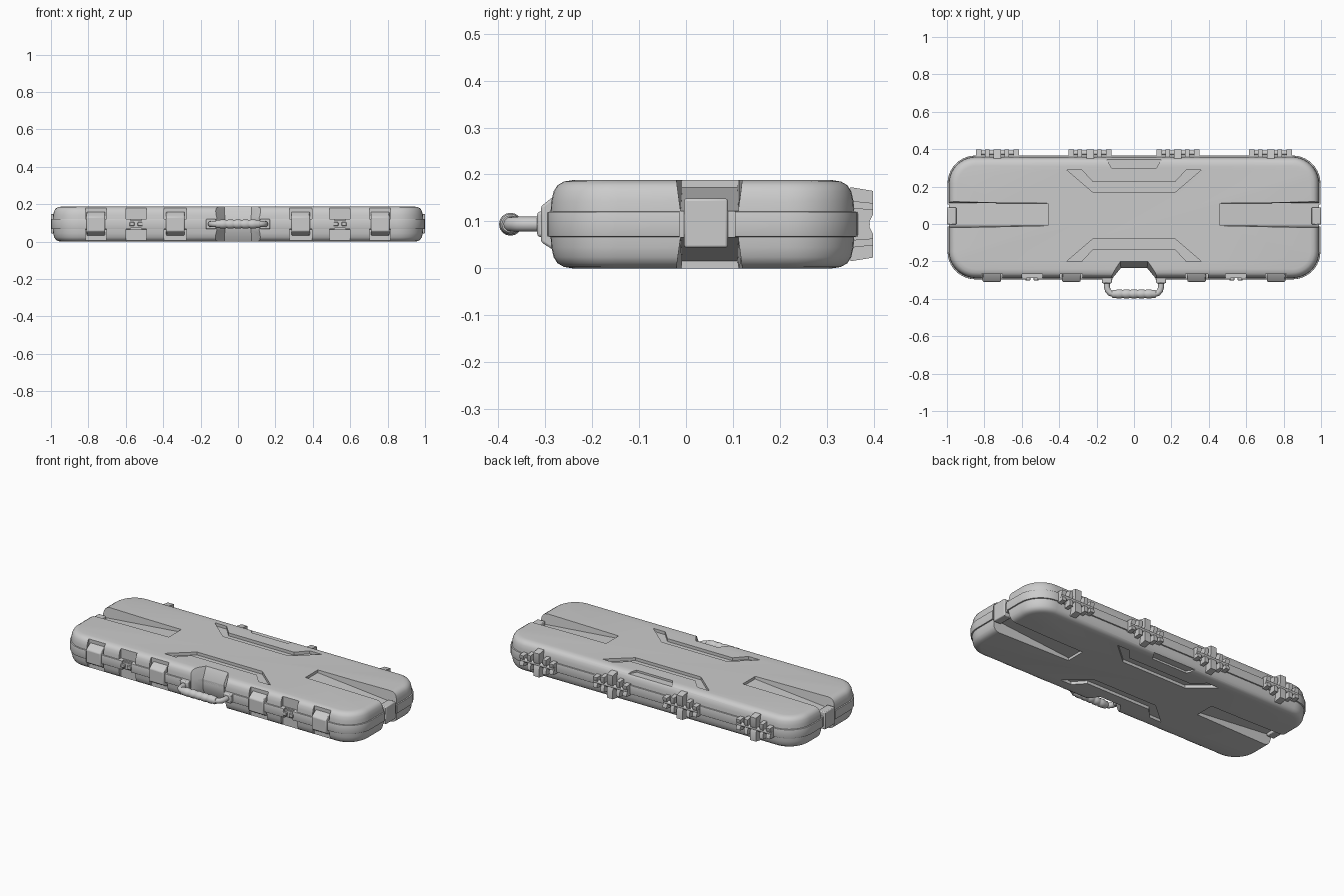
import bpy, bmesh, math

if "Cube" in bpy.data.objects:
    bpy.data.objects.remove(bpy.data.objects["Cube"])

ZC, H = 0.094, 0.188
XH, YF, YB = 0.997, -0.296, 0.366      # body half length, front, back


def obj_from(name, bm):
    bmesh.ops.recalc_face_normals(bm, faces=bm.faces)
    me = bpy.data.meshes.new(name)
    bm.to_mesh(me)
    bm.free()
    ob = bpy.data.objects.new(name, me)
    bpy.context.collection.objects.link(ob)
    return ob


def activate(ob):
    bpy.ops.object.select_all(action='DESELECT')
    ob.select_set(True)
    bpy.context.view_layer.objects.active = ob


def smooth(ob, angle=35):
    activate(ob)
    bpy.ops.object.shade_smooth_by_angle(angle=math.radians(angle))


def loft(bm, rings):
    vs = [[bm.verts.new(p) for p in r] for r in rings]
    n = len(vs[0])
    for a, b in zip(vs, vs[1:]):
        for i in range(n):
            bm.faces.new((a[i], a[(i + 1) % n], b[(i + 1) % n], b[i]))
    bm.faces.new(vs[0][::-1])
    bm.faces.new(vs[-1])


def frustum(bm, low, z0, high, z1):
    """Solid between two XY outlines, repeated upside down for the lower side."""
    for f in (lambda z: z, lambda z: 2 * ZC - z):
        loft(bm, [[(x, y, f(z0)) for x, y in low], [(x, y, f(z1)) for x, y in high]])


def box(bm, x0, x1, y0, y1, z0, z1):
    loft(bm, [[(x0, y0, z), (x1, y0, z), (x1, y1, z), (x0, y1, z)] for z in (z0, z1)])


def outline(inset, z, r=0.15, seg=10):
    pts, rr = [], r - inset
    for k, (sx, y) in enumerate(((1, YB - r), (-1, YB - r), (-1, YF + r), (1, YF + r))):
        for i in range(seg + 1):
            a = math.pi / 2 * (k + i / seg)
            pts.append((sx * (XH - r) + rr * math.cos(a), y + rr * math.sin(a), z))
    return pts


def rounded_body(name, profile):
    bm = bmesh.new()
    full = profile + [(i, 2 * ZC - z) for i, z in reversed(profile)]
    loft(bm, [outline(i, z) for i, z in full])
    return obj_from(name, bm)


def carve(ob, cutter):
    cutter.hide_render = True
    activate(ob)
    m = ob.modifiers.new("cut", 'BOOLEAN')
    m.operation, m.object, m.solver = 'DIFFERENCE', cutter, 'EXACT'
    m.use_self = True
    bpy.ops.object.modifier_apply(modifier=m.name)
    bpy.data.objects.remove(cutter)


def bevel(ob, w, seg=2):
    m = ob.modifiers.new("bevel", 'BEVEL')
    m.width, m.segments, m.limit_method = w, seg, 'ANGLE'
    smooth(ob)


# Case shells and the rim band around the seam
shell = rounded_body("case_shell", [(0.055, 0), (0.036, 0.003), (0.022, 0.011),
                                    (0.014, 0.024), (0.009, 0.045), (0.007, 0.075)])
band = rounded_body("rim_band", [(0.012, 0.066), (0.001, 0.068), (0, 0.071)])

# Recesses in the shells
bm = bmesh.new()
half = [(0.36, -0.2), (0.21, -0.08)]
inner = [(0.17, -0.135), (0.235, -0.135), (0.28, -0.2)]
bracket = [(0.36, -0.2), (0.22, -0.08), (-0.22, -0.08), (-0.36, -0.2),
           (-0.28, -0.2), (-0.22, -0.135), (0.22, -0.135), (0.28, -0.2)]
for mirror in (False, True):                       # bracket grooves
    p = [(x, 0.09 - y) if mirror else (x, y) for x, y in bracket]
    frustum(bm, p, H - 0.018, p, H + 0.03)
pocket = [(0.19, 0.42), (0.12, 0.3), (-0.12, 0.3), (-0.19, 0.42)]
frustum(bm, pocket, H - 0.012, pocket, H + 0.03)   # rear pocket
for s in (1, -1):                                  # sloping end channels
    for f in (1, -1):
        ramp = [(0.46, 0.078), (1.05, 0.022), (1.05, 0.15), (0.46, 0.15)]
        loft(bm, [[(s * x, y0 if i else y1, ZC + f * z) for (x, z), y0, y1 in
                   zip(ramp, (-0.008, -0.012, -0.03, -0.012), (0.11, 0.112, 0.13, 0.114))]
                  for i in (0, 1)])
    for x, w in ((0.76, 0.056), (0.335, 0.06), (0.545, 0.055)):   # latch recesses
        for f in (1, -1):
            lo, hi = sorted((ZC + f * 0.02, ZC + f * 0.15))
            box(bm, s * x - w, s * x + w, -0.35, -0.268, lo, hi)
carve(shell, obj_from("shell_cutter", bm))

# Handle notch through both shells and the band
for ob in (shell, band):
    bm = bmesh.new()
    low = [(0.115, -0.34), (0.115, -0.29), (0.07, -0.235), (-0.07, -0.235), (-0.115, -0.29), (-0.115, -0.34)]
    high = [(0.15, -0.34), (0.14, -0.29), (0.075, -0.19), (-0.075, -0.19), (-0.14, -0.29), (-0.15, -0.34)]
    rings = [(high, -0.02), (low, 0.06), (low, 0.128), (high, 0.208)]
    loft(bm, [[(x, y, z) for x, y in p] for p, z in rings])
    if ob is band:
        for s in (1, -1):
            x0, x1 = sorted((s * 0.975, s * 1.1))
            box(bm, x0, x1, -0.014, 0.104, 0.03, 0.16)
            x0, x1 = sorted((s * 0.515, s * 0.575))
            box(bm, x0, x1, -0.35, -0.278, 0.03, 0.16)
    carve(ob, obj_from("notch_cutter", bm))
    smooth(ob)

# Front latches, end latches and padlock tabs
bm = bmesh.new()
for s in (1, -1):
    for x in (0.76, 0.335):
        cx = s * x
        prof = [(-0.262, 0.03), (-0.284, 0.04), (-0.309, 0.056), (-0.309, 0.132),
                (-0.284, 0.152), (-0.262, 0.162)]
        loft(bm, [[(cx + d, y, z) for y, z in prof] for d in (-0.049, 0.049)])
    x0, x1 = sorted((s * 0.95, s * 1.0))
    box(bm, x0, x1, -0.004, 0.089, 0.044, 0.149)
bevel(obj_from("latches", bm), 0.005)

bm = bmesh.new()
for s in (1, -1):
    for dx in (-0.022, 0.022):
        cx = s * 0.545 + dx
        box(bm, cx - 0.013, cx + 0.013, -0.302, -0.26, 0.084, 0.104)
bevel(obj_from("padlock_tabs", bm), 0.003)

# Handle mounts, bent arms and grip
bm = bmesh.new()
for s in (1, -1):
    box(bm, s * 0.145 - 0.027, s * 0.145 + 0.027, -0.317, -0.25, 0.067, 0.121)
bevel(obj_from("handle_mounts", bm), 0.006)

cu = bpy.data.curves.new("handle_arms", 'CURVE')
cu.dimensions = '3D'
cu.bevel_depth, cu.bevel_resolution, cu.use_fill_caps = 0.016, 4, True
right = [(0.145, -0.28), (0.145, -0.335), (0.14, -0.355), (0.128, -0.369), (0.11, -0.375)]
path = right + [(-x, y) for x, y in reversed(right)]
sp = cu.splines.new('POLY')
sp.points.add(len(path) - 1)
for p, (x, y) in zip(sp.points, path):
    p.co = (x, y, ZC, 1)
bpy.context.collection.objects.link(bpy.data.objects.new("handle_arms", cu))

bm = bmesh.new()
prof = [(-0.118, 0.018), (-0.112, 0.022)]
for i in range(5):                                  # finger ridges
    x = -0.08 + i * 0.04
    prof += [(x - 0.016, 0.022), (x - 0.01, 0.0245), (x + 0.01, 0.0245), (x + 0.016, 0.022)]
prof += [(0.112, 0.022), (0.118, 0.018)]
loft(bm, [[(x, -0.374 + r * math.cos(a * math.pi / 8), ZC + r * math.sin(a * math.pi / 8))
           for a in range(16)] for x, r in prof])
smooth(obj_from("handle_grip", bm))

# Rear hinges: pin, short knuckle fins and one tall strap each
bm = bmesh.new()
for cx in (-0.73, -0.235, 0.235, 0.73):
    loft(bm, [[(cx + d, 0.38 + 0.012 * math.cos(a * math.pi / 6), ZC + 0.012 * math.sin(a * math.pi / 6))
               for a in range(12)] for d in (-0.115, 0.115)])
    fins = [(-0.1, 0.014, 0.035), (-0.055, 0.012, 0.05), (0, 0.02, 0.079),
            (0.05, 0.012, 0.05), (0.1, 0.014, 0.035)]
    for dx, w, h in fins:
        prof = [(0.35, ZC - h), (0.398, ZC - h * 0.9), (0.398, ZC - 0.02), (0.388, ZC),
                (0.398, ZC + 0.02), (0.398, ZC + h * 0.9), (0.35, ZC + h)]
        loft(bm, [[(cx + dx + d, y, z) for y, z in prof] for d in (-w, w)])
smooth(obj_from("hinges", bm))
